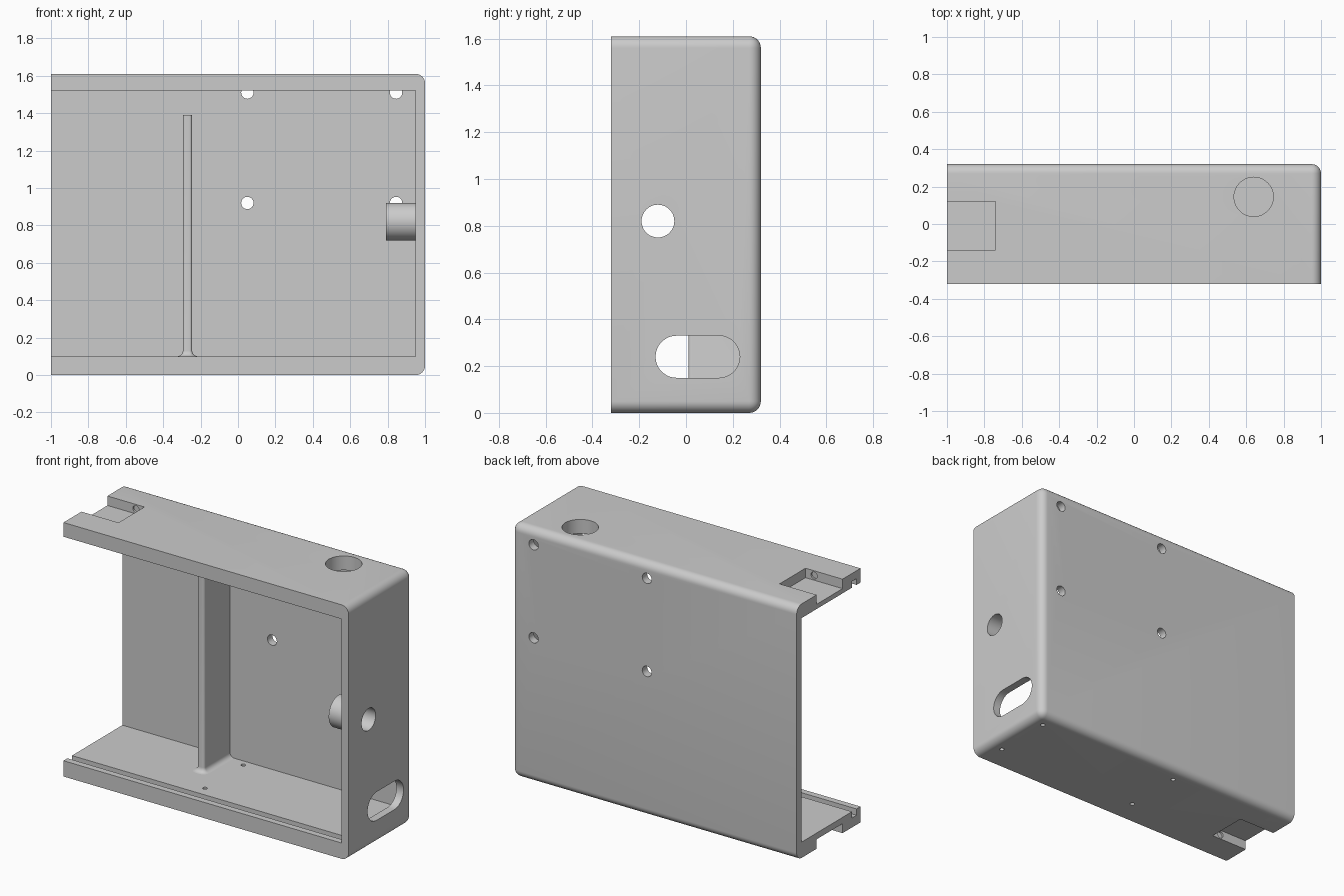
import bpy, bmesh, math
from mathutils import Vector

if "Cube" in bpy.data.objects:
    bpy.data.objects.remove(bpy.data.objects["Cube"])

grey = bpy.data.materials.new("light grey")
grey.use_nodes = True
colour = (0.6, 0.6, 0.6, 1)
grey.diffuse_color = colour
grey.node_tree.nodes["Principled BSDF"].inputs["Base Color"].default_value = colour

H, D, R = 1.61, 0.32, 0.05      # height, half depth, outer edge radius
FLOOR, CEILING, BACK, SIDE = 0.10, 1.52, 0.27, 0.95


def finish(name, bm):
    bmesh.ops.recalc_face_normals(bm, faces=bm.faces[:])
    mesh = bpy.data.meshes.new(name)
    bm.to_mesh(mesh)
    bm.free()
    mesh.materials.append(grey)
    ob = bpy.data.objects.new(name, mesh)
    bpy.context.collection.objects.link(ob)
    return ob


def loft(name, rings):
    bm = bmesh.new()
    loops = [[bm.verts.new(p) for p in ring] for ring in rings]
    n = len(loops[0])
    for a, b in zip(loops, loops[1:]):
        for i in range(n):
            j = (i + 1) % n
            bm.faces.new((a[i], a[j], b[j], b[i]))
    bm.faces.new(loops[0])
    bm.faces.new(loops[-1])
    return finish(name, bm)


def box(name, x, y, z, rounded=None):
    bm = bmesh.new()
    bmesh.ops.create_cube(bm, size=1)
    for v in bm.verts:
        v.co = [a[0] if c < 0 else a[1] for c, a in zip(v.co, (x, y, z))]
    if rounded:
        edges = [e for e in bm.edges if rounded(*((e.verts[0].co + e.verts[1].co) / 2))]
        bmesh.ops.bevel(bm, geom=edges, offset=R, segments=8, profile=0.5, affect='EDGES')
    return finish(name, bm)


def rod(name, axis, u, v, start, end, r, stretch=0, steps=24):
    """Round bar along an axis; stretch widens it along u into a slot shape."""
    rings = []
    for w in (start, end):
        ring = []
        for half, shift in ((0, stretch), (1, -stretch)):
            count = steps + 1 if stretch else steps
            for i in range(count):
                a = math.pi * (half + i / steps - 0.5)
                p = [u + shift + r * math.cos(a), v + r * math.sin(a)]
                p.insert(axis, w)
                ring.append(p)
        rings.append(ring)
    return loft(name, rings)


def combine(target, tool, operation):
    mod = target.modifiers.new(operation, 'BOOLEAN')
    mod.operation, mod.solver, mod.object = operation, 'EXACT', tool
    bpy.context.view_layer.objects.active = target
    bpy.ops.object.modifier_apply(modifier=mod.name)
    bpy.data.objects.remove(tool)


# Case body: outer edges rounded at the back and at the closed end
case = box("case", (-1, 1), (-D, D), (0, H),
           lambda x, y, z: (x > 0.9 or y > D - 0.05) and x > -0.9 and y > -D + 0.05)


def cut(tool):
    combine(case, tool, 'DIFFERENCE')


cut(box("cavity", (-1.2, SIDE), (-0.5, BACK), (FLOOR, CEILING)))

# Boss around the side bore
combine(case, rod("boss", 0, -0.12, 0.82, 0.79, 0.97, 0.1), 'UNION')
cut(rod("side_bore", 0, -0.12, 0.82, 0.7, 1.1, 0.07))

# Side slot and top opening
cut(rod("side_slot", 0, 0.05, 0.24, 0.9, 1.1, 0.09, stretch=0.09))
cut(rod("top_opening", 2, 0.64, 0.145, 1.45, 1.7, 0.105))

# Mounting holes in the back wall
for x in (0.05, 0.845):
    for z in (0.92, 1.51):
        cut(rod("back_hole", 1, x, z, BACK - 0.001, 0.4, 0.033, steps=12))

# Pin holes in the floor
for x in (-0.12, 0.91):
    for y in (-0.16, 0.225):
        cut(rod("floor_hole", 2, x, y, -0.1, 0.15, 0.014, steps=8))

# Lid grooves and latch notches, mirrored top and bottom
for outer, inner, s in ((0, FLOOR, 1), (H, CEILING, -1)):
    cut(box("lid_groove", (-1.2, SIDE), (-0.28, -0.235),
            sorted((inner - s * 0.04, inner + s * 0.05))))
    cut(box("latch_notch", (-1.2, -0.74), (-0.14, 0.12),
            sorted((outer - s * 0.1, outer + s * 0.06))))
    cut(rod("latch_dimple", 1, -0.8, outer + s * 0.03, -0.152, 0.132, 0.022, steps=10))

# Inner divider: rounded front corners, flared into the floor
def outline(grow, z, half=0.025, front=0.01, r=0.015):
    w, f, c = half + grow, front - grow, r + grow
    arc = [math.pi / 2 * i / 6 for i in range(7)]
    left = [(-w + c - c * math.cos(a), f + c - c * math.sin(a)) for a in arc]
    right = [(-x, y) for x, y in reversed(left)]
    pts = [(-w, 0.29)] + left + right + [(w, 0.29)]
    return [Vector((-0.27 + x, y, z)) for x, y in pts]


FLARE = 0.03
rings = [outline(FLARE, FLOOR - 0.02)]
for i in range(7):
    a = math.pi / 2 * i / 6
    rings.append(outline(FLARE * (1 - math.sin(a)), FLOOR + FLARE * (1 - math.cos(a))))
rings.append(outline(0, 1.39))
divider = loft("divider", rings)

# Smooth shading with crisp edges
for ob in (case, divider):
    bpy.ops.object.select_all(action='DESELECT')
    ob.select_set(True)
    bpy.context.view_layer.objects.active = ob
    bpy.ops.object.shade_smooth_by_angle(angle=math.radians(30))
